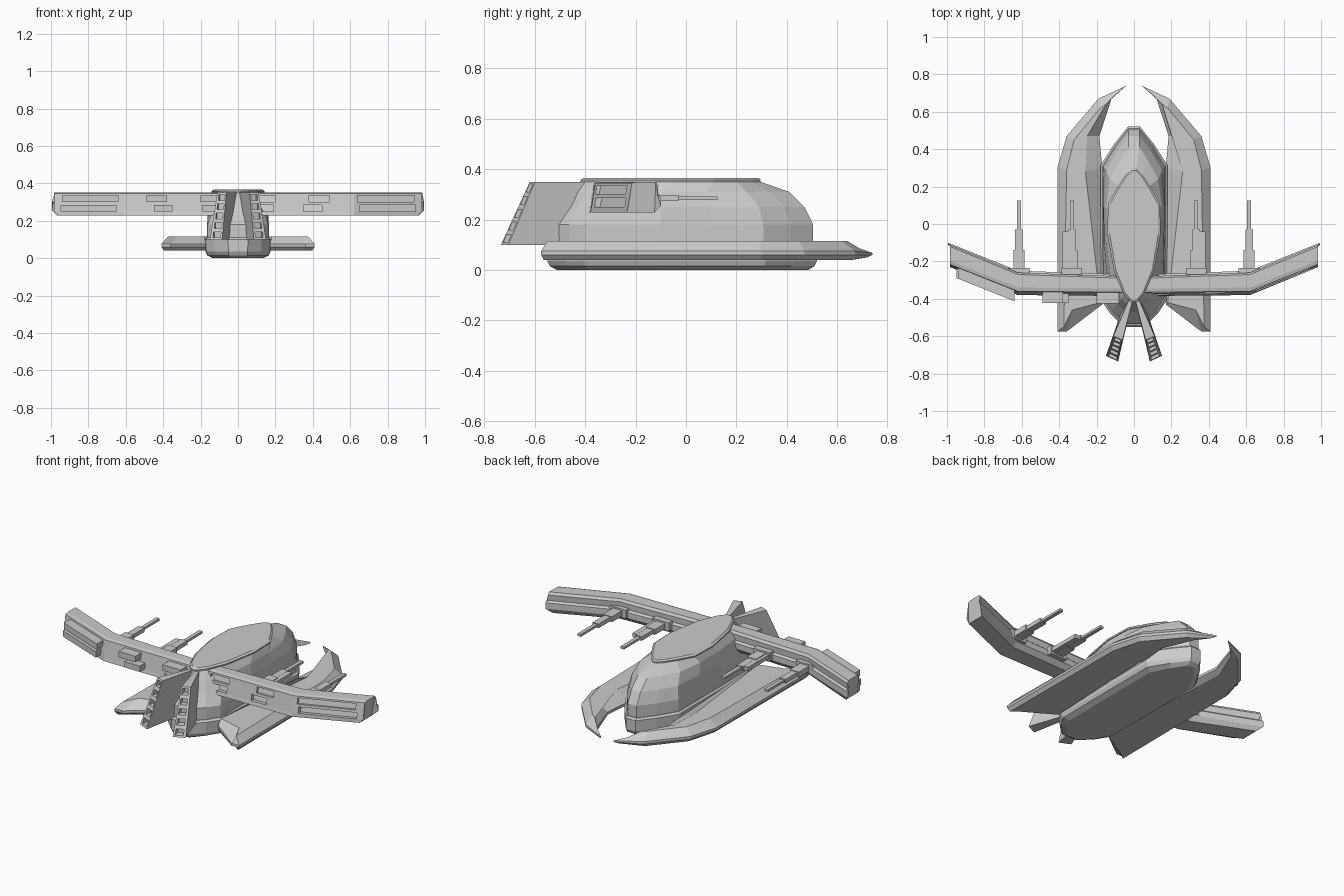
import bpy
import bmesh
from mathutils import Vector

if "Cube" in bpy.data.objects:
    bpy.data.objects.remove(bpy.data.objects["Cube"], do_unlink=True)

# One plain hull colour
grey = bpy.data.materials.new("hull grey")
grey.use_nodes = True
colour = (0.6, 0.6, 0.6, 1)
grey.diffuse_color = colour
grey.node_tree.nodes["Principled BSDF"].inputs["Base Color"].default_value = colour


def finish(name, bm):
    """Turn a bmesh into a flat shaded object."""
    bmesh.ops.recalc_face_normals(bm, faces=bm.faces)
    mesh = bpy.data.meshes.new(name)
    bm.to_mesh(mesh)
    bm.free()
    mesh.materials.append(grey)
    obj = bpy.data.objects.new(name, mesh)
    bpy.context.collection.objects.link(obj)
    return obj


def add_loft(bm, rings):
    """Skin a closed solid over rings that have equal point counts."""
    rows = [[bm.verts.new(p) for p in ring] for ring in rings]
    count = len(rows[0])
    for low, high in zip(rows, rows[1:]):
        for i in range(count):
            j = (i + 1) % count
            bm.faces.new((low[i], low[j], high[j], high[i]))
    for cap in (rows[0], rows[-1]):
        face = bm.faces.new(cap)
        bmesh.ops.triangulate(bm, faces=[face])


def loft(name, rings):
    bm = bmesh.new()
    add_loft(bm, rings)
    return finish(name, bm)


def level(half, z, sx=1.0, sy=1.0):
    """Mirror a half outline, running tail to nose, into a ring at height z."""
    right = [(x * sx, y * sy, z) for x, y in half]
    return right + [(-x, y, z) for x, y, z in reversed(right)]


def mirror_points(points, side):
    return [(p[0] * side, p[1], p[2]) for p in points]


def box_ring(x, z, w, h, y):
    return [(x + a * w, y, z + b * h) for a, b in ((-1, -1), (1, -1), (1, 1), (-1, 1))]


def cut(obj, name, solids):
    """Carve recesses out of an object and remove the cutter."""
    bm = bmesh.new()
    for rings in solids:
        add_loft(bm, rings)
    cutter = finish(name, bm)
    cutter.hide_render = True
    mod = obj.modifiers.new("recesses", "BOOLEAN")
    mod.object = cutter
    mod.solver = "EXACT"
    bpy.context.view_layer.objects.active = obj
    bpy.ops.object.modifier_apply(modifier=mod.name)
    bpy.data.objects.remove(cutter, do_unlink=True)


# Hull outlines from belly to roof
base = [(.05, -.54), (.12, -.47), (.165, -.4), (.168, -.1),
        (.168, .1), (.168, .31), (.1, .42), (.03, .51)]
shoulder = [(.04, -.47), (.09, -.43), (.14, -.35), (.16, -.1),
            (.163, .1), (.15, .29), (.09, .39), (.03, .47)]
upper = [(.03, -.44), (.07, -.4), (.125, -.3), (.15, -.1),
         (.15, .08), (.13, .24), (.08, .33), (.03, .41)]
leaf = [(.015, -.41), (.05, -.37), (.1, -.25), (.135, -.05),
        (.13, .11), (.08, .2), (.04, .26), (.01, .29)]

loft("hull_tray", [level(base, 0, .8, .95), level(base, .015, .98, 1),
                   level(base, .035, 1.03, 1.02), level(base, .1, 1.06, 1.02),
                   level(base, .11, 1, 1)])
loft("hull_dome", [level(base, .105, .98, .99), level(base, .18, .98, .99),
                   level(shoulder, .25), level(upper, .31), level(leaf, .352)])
loft("roof_plate", [level(leaf, .35, 1.04, 1.02), level(leaf, .358, 1.06, 1.02),
                    level(leaf, .366, .97, .99)])

# Hooked side pods: widest edge line, with inset top and bottom
pod_edge = [(.17, -.43), (.36, -.575), (.41, -.575), (.41, .3), (.36, .47),
            (.19, .67), (.04, .74), (.12, .67), (.185, .47), (.17, .3)]
pod_top = [(.18, -.42), (.33, -.46), (.375, -.55), (.36, .29), (.32, .45),
           (.18, .62), (.1, .69), (.15, .64), (.25, .47), (.26, .28)]


def pod_rings(side):
    low, edge, lip, top = [], [], [], []
    for i, (e, t) in enumerate(zip(pod_edge, pod_top)):
        mid = Vector(e).lerp(Vector(t), .4)
        tip = i == 6
        low.append((mid.x, mid.y, .05 if tip else .04))
        edge.append((*e, .06))
        lip.append((*e, .068 if tip else .075))
        top.append((*t, .085 if tip else .115))
    return [mirror_points(ring, side) for ring in (low, edge, lip, top)]


# Wing stations: x, front y, back y
stations = [(.06, -.27, -.385), (.62, -.25, -.38), (.985, -.1, -.235)]


def wing_section(x, front, back, tip):
    """Deep section with a stepped front face and a ridged top."""
    lean = .02 if tip else 0
    return [(x - lean, back, .228), (x, back + .005, .25), (x, back + .02, .345),
            (x, back + .04, .35), (x, front - .02, .35), (x, front - .01, .335),
            (x + lean / 2, front - .012, .3), (x + lean / 2, front, .29),
            (x + lean / 2, front, .255), (x - lean, front - .025, .228)]


def trailing_y(x):
    (x0, _, y0), (x1, _, y1) = stations[:2] if x < .62 else stations[1:]
    return y0 + (y1 - y0) * (x - x0) / (x1 - x0)


def slot(x0, x1, z0, z1, side):
    """Recess that follows the slope of the trailing face."""
    rings = []
    for x in (x0, x1):
        y = trailing_y(x)
        ring = [(x, y - .04, z0), (x, y + .026, z0), (x, y + .035, z1), (x, y - .04, z1)]
        rings.append(mirror_points(ring, side))
    return rings


def build_wing(label, side):
    rings = [wing_section(*s, s is stations[-1]) for s in stations]
    wing = loft(label + "_wing", [mirror_points(r, side) for r in rings])
    rows = {(.25, .285): ((.1, .19), (.35, .45), (.65, .95)),
            (.3, .335): ((.08, .2), (.38, .49), (.64, .94))}
    cut(wing, "wing_cutter", [slot(a, b, z0, z1, side)
                              for (z0, z1), spans in rows.items() for a, b in spans])


def build_fin(label, side):
    # Horizontal slices: thin at the hull, thick at the raked rear edge
    low = [(.02, -.4), (.045, -.4), (.15, -.705), (.085, -.735)]
    high = [(.005, -.4), (.025, -.4), (.11, -.6), (.062, -.62)]
    rings = [[(x * side, y, z) for x, y in pts] for pts, z in ((low, .1), (high, .35))]
    fin = loft(label + "_tail_fin", rings)
    # Ladder of vents down the rear edge
    vents = []
    for i in range(5):
        f = (i + .5) / 5
        inner, outer = (Vector(low[k]).lerp(Vector(high[k]), f) for k in (3, 2))
        a, b = inner.lerp(outer, .18), inner.lerp(outer, .82)
        fore, aft = Vector((-.008, .03)), Vector((.008, -.05))
        ring = [a + fore, b + fore, b + aft, a + aft]
        z = .1 + .25 * f
        vents.append([[(p.x * side, p.y, z + dz) for p in ring] for dz in (-.016, .016)])
    cut(fin, "fin_cutter", vents)


def build_gun(name, x, double, side):
    bm = bmesh.new()
    z = .285
    # Mount, receiver, sleeve and barrel: half width, half height, start, end
    parts = [(x, .055, .025, -.27, -.235), (x, .03, .016, -.25, -.14),
             (x, .02, .012, -.14, -.03), (x, .011, .007, -.03, .125)]
    if double:
        parts.append((x + .035, .014, .012, -.25, -.04))
    for cx, w, h, y0, y1 in parts:
        add_loft(bm, [box_ring(cx * side, z, w, h, y) for y in (y0, y1)])
    finish(name, bm)


for label, side in (("left", 1), ("right", -1)):
    loft(label + "_pod", pod_rings(side))
    build_wing(label, side)
    build_fin(label, side)
    build_gun(label + "_inner_gun", .332, True, side)
    build_gun(label + "_outer_gun", .615, False, side)
